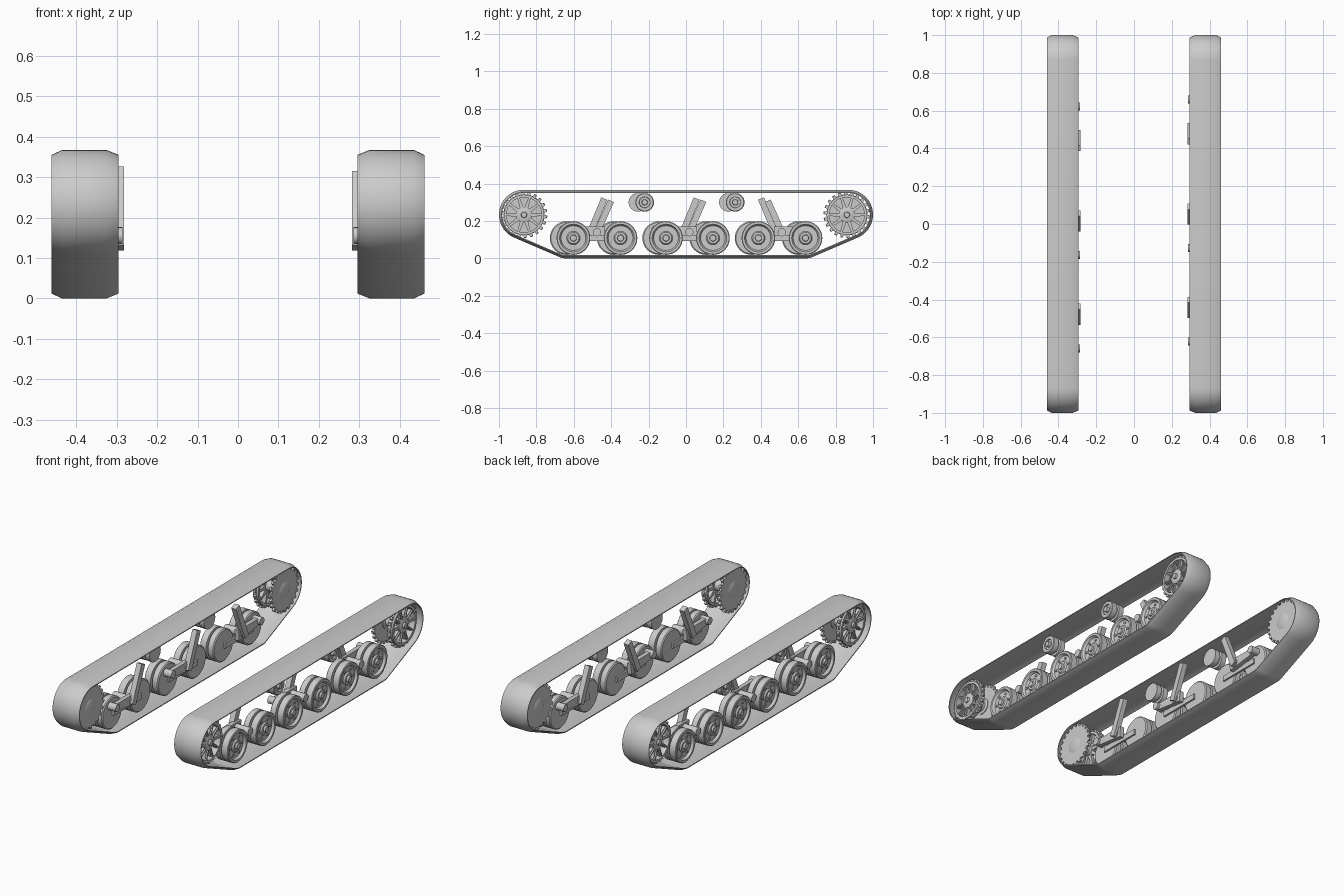
import bpy, bmesh
from math import sin, cos, pi, radians, atan2, hypot

cube = bpy.data.objects.get("Cube")
if cube:
    bpy.data.objects.remove(cube, do_unlink=True)

steel = bpy.data.materials.new("plain grey")
steel.use_nodes = True
GREY = (0.6, 0.6, 0.6, 1)
steel.diffuse_color = GREY
steel.node_tree.nodes["Principled BSDF"].inputs["Base Color"].default_value = GREY


def finish(name, bm, y=0, z=0):
    """Turn a bmesh into a shaded object at (y, z)."""
    bmesh.ops.remove_doubles(bm, verts=bm.verts, dist=1e-5)
    bmesh.ops.recalc_face_normals(bm, faces=bm.faces)
    mesh = bpy.data.meshes.new(name)
    bm.to_mesh(mesh)
    bm.free()
    mesh.materials.append(steel)
    return place(name, mesh, y, z, True)


def place(name, mesh, y, z, smooth=False):
    ob = bpy.data.objects.new(name, mesh)
    bpy.context.collection.objects.link(ob)
    ob.location = (0, y, z)
    if smooth:
        bpy.ops.object.select_all(action='DESELECT')
        bpy.context.view_layer.objects.active = ob
        ob.select_set(True)
        bpy.ops.object.shade_smooth_by_angle(angle=radians(35))
    return ob


def skin(bm, rings, close_rings):
    """Bridge a list of equal closed loops of points with quads."""
    loops = [[bm.verts.new(p) for p in ring] for ring in rings]
    n = len(loops[0])
    pairs = list(zip(loops, loops[1:]))
    if close_rings:
        pairs.append((loops[-1], loops[0]))
    for a, b in pairs:
        for i in range(n):
            j = (i + 1) % n
            bm.faces.new((a[i], a[j], b[j], b[i]))


def lathe(bm, s, profile, y=0, z=0, steps=32, closed=False):
    """Turn (x, radius) points around an axle along x."""
    rings = [[(s * x, y + r * cos(2 * pi * i / steps), z + r * sin(2 * pi * i / steps))
              for i in range(steps)] for x, r in profile]
    skin(bm, rings, closed)


def drum(bm, s, x0, x1, r, y=0, z=0, steps=20):
    lathe(bm, s, [(x0, 0), (x0, r), (x1, r), (x1, 0)], y, z, steps)


def gear(bm, s, x0, x1, inner, root, tip, teeth):
    """Toothed ring plate."""
    radii = (root, root, tip, tip)

    def loop(x, hole):
        pts = []
        for i in range(teeth * 4):
            a = 2 * pi * (i + 0.5 * (i % 2)) / (teeth * 4)
            r = inner if hole else radii[i % 4]
            pts.append((s * x, r * cos(a), r * sin(a)))
        return pts
    skin(bm, [loop(x0, True), loop(x0, False), loop(x1, False), loop(x1, True)], True)


def bar(bm, s, x0, x1, p, q, w0, w1=None):
    """Flat bar between two (y, z) points, with a width at each end."""
    w1 = w1 or w0
    length = hypot(q[0] - p[0], q[1] - p[1])
    ny, nz = -(q[1] - p[1]) / length / 2, (q[0] - p[0]) / length / 2
    corners = [(p[0] + ny * w0, p[1] + nz * w0), (p[0] - ny * w0, p[1] - nz * w0),
               (q[0] - ny * w1, q[1] - nz * w1), (q[0] + ny * w1, q[1] + nz * w1)]
    a, b = ([bm.verts.new((s * x, *c)) for c in corners] for x in (x0, x1))
    bm.faces.new(a)
    bm.faces.new(b)
    for i in range(4):
        j = (i + 1) % 4
        bm.faces.new((a[i], a[j], b[j], b[i]))


# Belt outline: arcs as (centre y, centre z, radius, start angle, end angle)
ARCS = [(0.639, 0.1, 0.1, -90, -67, 4), (0.867, 0.234, 0.133, -67, 90, 20)]
# Belt section: (x, inset from outline)
SECTION = [(0.295, 0.012), (0.325, 0), (0.435, 0), (0.461, 0.012),
           (0.461, 0.017), (0.435, 0.006), (0.325, 0.006), (0.295, 0.017)]


def belt(s, name):
    half = []
    for cy, cz, r, a0, a1, n in ARCS:
        for i in range(n + 1):
            half.append((cy, cz, r, radians(a0 + (a1 - a0) * i / n)))
    outline = half + [(-cy, cz, r, pi - a) for cy, cz, r, a in reversed(half)]
    bm = bmesh.new()
    skin(bm, [[(s * x, cy + (r - d) * cos(a), cz + (r - d) * sin(a))
               for cy, cz, r, a in outline] for x, d in SECTION], True)
    finish(name + "belt", bm)


def road_wheels(s, name, shift):
    bm = bmesh.new()
    # twin discs with a groove between, dished outer face and hub
    lathe(bm, s, [(0.335, 0), (0.335, 0.084), (0.34, 0.09), (0.37, 0.09), (0.37, 0.07),
                  (0.382, 0.07), (0.382, 0.09), (0.418, 0.09), (0.421, 0.086),
                  (0.421, 0.074), (0.408, 0.066), (0.408, 0.036), (0.416, 0.03),
                  (0.416, 0.018), (0.426, 0.016), (0.426, 0)])
    for i in range(6):
        a = i * pi / 3
        drum(bm, s, 0.405, 0.413, 0.007, 0.05 * cos(a), 0.05 * sin(a), 8)
    first = finish(name + "road_wheel", bm, WHEELS[0] + shift, 0.109)
    for y in WHEELS[1:]:
        place(name + "road_wheel", first.data, y + shift, 0.109)


def return_rollers(s, name, shift):
    bm = bmesh.new()
    lathe(bm, s, [(0.335, 0), (0.335, 0.05), (0.365, 0.05), (0.365, 0.036), (0.38, 0.036),
                  (0.38, 0.05), (0.41, 0.05), (0.413, 0.046), (0.413, 0.03), (0.405, 0.028),
                  (0.405, 0.016), (0.42, 0.014), (0.42, 0)], steps=24)
    first = finish(name + "return_roller", bm, -0.221 + shift, 0.3)
    place(name + "return_roller", first.data, 0.263 + shift, 0.3)


def sprockets(s, name):
    bm = bmesh.new()
    # inner toothed plate with a domed boss, shaft, outer spoked ring
    gear(bm, s, 0.312, 0.326, 0.02, 0.11, 0.125, 22)
    lathe(bm, s, [(0.306, 0), (0.306, 0.03), (0.312, 0.045), (0.33, 0.045), (0.335, 0.03),
                  (0.41, 0.03), (0.41, 0.042), (0.428, 0.042), (0.432, 0.036),
                  (0.432, 0.016), (0.442, 0.014), (0.442, 0)])
    gear(bm, s, 0.412, 0.424, 0.098, 0.11, 0.122, 22)
    lathe(bm, s, [(0.40, 0.094), (0.40, 0.108), (0.434, 0.108), (0.434, 0.094)], closed=True)
    for i in range(10):
        a = 2 * pi * i / 10
        c, d = cos(a), sin(a)
        bar(bm, s, 0.408, 0.424, (0.035 * c, 0.035 * d), (0.098 * c, 0.098 * d), 0.02, 0.012)
        bar(bm, s, 0.424, 0.432, (0.038 * c, 0.038 * d), (0.096 * c, 0.096 * d), 0.007)
    first = finish(name + "rear_sprocket", bm, 0.86, 0.233)
    place(name + "front_sprocket", first.data, -0.866, 0.233)


def bogies(s, name, shift, lift):
    # (pivot y, direction of the tilted strut)
    for y, lean in ((-0.476, 1), (0.018, 1), (0.512, -1)):
        y += shift
        pin = y - lean * 0.146
        bm = bmesh.new()
        bar(bm, s, 0.3, 0.325, (pin, 0.152), (y + lean * 0.04, 0.14), 0.036, 0.06)
        drum(bm, s, 0.286, 0.335, 0.021, pin, 0.155)
        drum(bm, s, 0.295, 0.41, 0.022, y, 0.14)
        bar(bm, s, 0.325, 0.336, (y - 0.126, 0.109), (y + 0.126, 0.109), 0.03)
        finish(name + "bogie_link", bm)
        bm = bmesh.new()
        bar(bm, s, 0.282, 0.312, (y - lean * 0.006, 0.125), (y + lean * 0.075, 0.308 + lift), 0.034)
        finish(name + "strut", bm)


WHEELS = (-0.602, -0.35, -0.107, 0.144, 0.387, 0.639)

# The two running gears mirror each other, with the right one set slightly forward
for side, label, offset, raise_by in ((1, "left_", 0, 0), (-1, "right_", -0.036, 0.012)):
    belt(side, label)
    road_wheels(side, label, offset)
    return_rollers(side, label, offset)
    sprockets(side, label)
    bogies(side, label, offset, raise_by)
